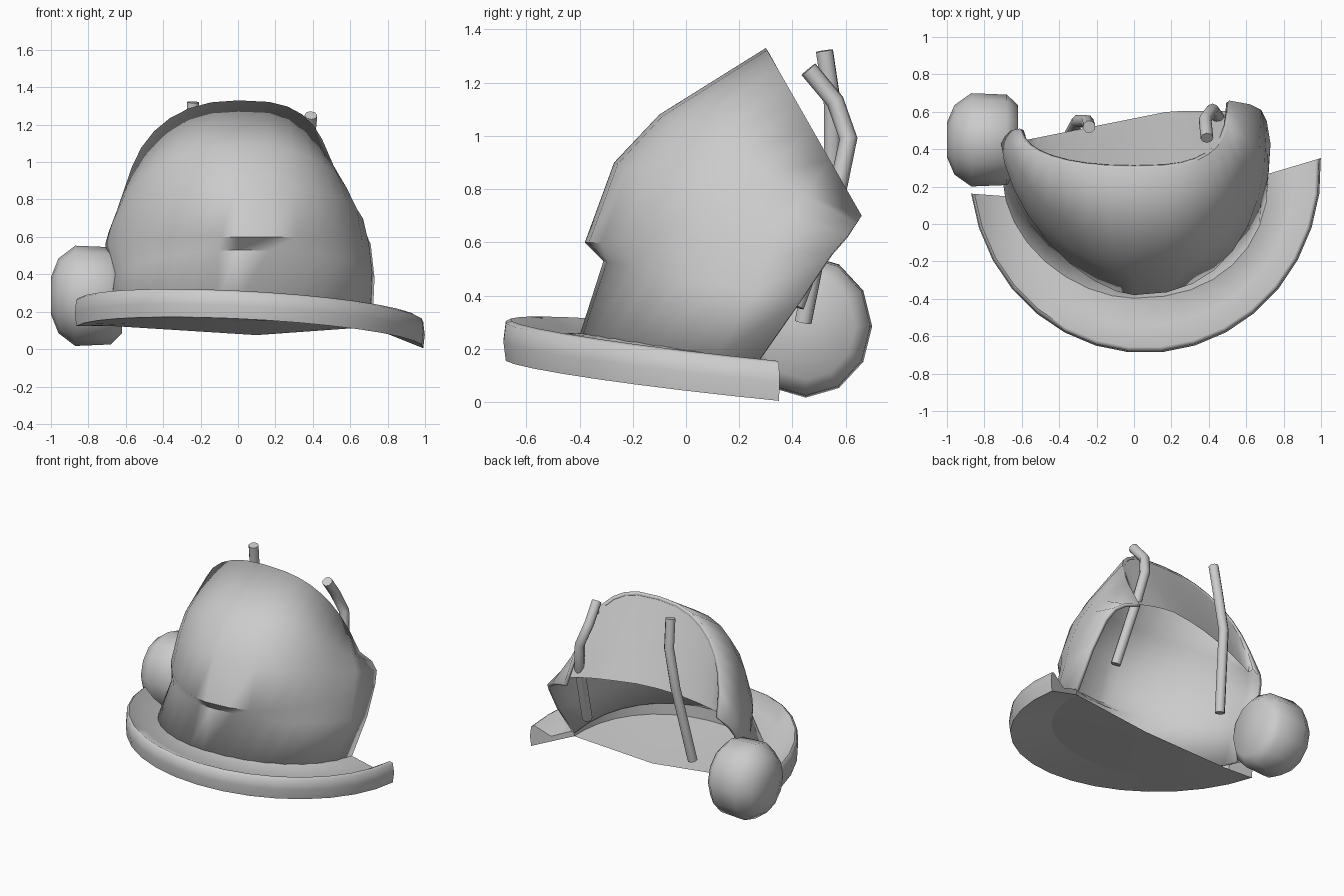
import bpy, bmesh, math
from math import sin, cos, radians
from mathutils import Vector

old = bpy.data.objects.get("Cube")
if old:
    bpy.data.objects.remove(old, do_unlink=True)

grey = bpy.data.materials.new("plain_grey")
grey.use_nodes = True
tone = (0.6, 0.6, 0.6, 1)
grey.diffuse_color = tone
grey.node_tree.nodes["Principled BSDF"].inputs["Base Color"].default_value = tone


def finish(obj, angle=45):
    obj.data.materials.append(grey)
    bpy.ops.object.select_all(action='DESELECT')
    obj.select_set(True)
    bpy.context.view_layer.objects.active = obj
    bpy.ops.object.shade_smooth_by_angle(angle=radians(angle))


def loft(name, rows, closed_rows=False, close_loop=False, caps=False):
    """Bridge equal-length rows of points into a surface."""
    bm = bmesh.new()
    grid = [[bm.verts.new(p) for p in row] for row in rows]
    n = len(rows[0])
    pairs = list(zip(grid, grid[1:]))
    if closed_rows:
        pairs.append((grid[-1], grid[0]))
    for a, b in pairs:
        for i in range(n if close_loop else n - 1):
            j = (i + 1) % n
            bm.faces.new((a[i], a[j], b[j], b[i]))
    if caps and close_loop:
        bm.faces.new(grid[0])
        bm.faces.new(grid[-1])
    elif caps:
        bm.faces.new([r[0] for r in grid])
        bm.faces.new([r[-1] for r in grid])
    if caps:
        bmesh.ops.recalc_face_normals(bm, faces=bm.faces)
    else:
        bmesh.ops.remove_doubles(bm, verts=bm.verts, dist=0.0005)
    mesh = bpy.data.meshes.new(name)
    bm.to_mesh(mesh)
    bm.free()
    obj = bpy.data.objects.new(name, mesh)
    bpy.context.collection.objects.link(obj)
    return obj


def arc_point(t, front_y, front_z, end_z, right, left):
    """Point on a U-shaped arc; each side has its width, exponent and end depth."""
    width, e, end_y = left if t > 0 else right
    s = math.copysign(abs(sin(t)) ** e, t)
    c = max(cos(t), 0) ** e
    return Vector((width * s, end_y + (front_y - end_y) * c,
                   end_z + (front_z - end_z) * c))


# Crown: hood-like shell open at the back, upper part overhanging a lower band
steps = 16
turns = [radians(-90 + 180 * i / steps) for i in range(steps + 1)]
base_row = (-0.40, 0.25, 0.15, (0.70, 1.1, 0.22), (0.72, 0.9, 0.27))
crown_rows = [
    base_row,
    (-0.31, 0.53, 0.38, (0.67, 1.15, 0.36), (0.73, 0.9, 0.43)),
    (-0.38, 0.60, 0.56, (0.71, 1.25, 0.43), (0.71, 0.85, 0.55)),
    (-0.27, 0.90, 0.63, (0.69, 1.2, 0.47), (0.68, 0.85, 0.61)),
    (-0.10, 1.08, 0.67, (0.66, 1.05, 0.50), (0.62, 0.8, 0.64)),
    (0.30, 1.33, 0.70, (0.61, 0.88, 0.51), (0.51, 0.68, 0.66)),
]
crown = loft("crown", [[arc_point(t, *r) for t in turns] for r in crown_rows])
shell = crown.modifiers.new("thickness", 'SOLIDIFY')
shell.thickness = 0.025
shell.offset = -1
finish(crown, 60)

# Back panel: sheet falling backwards from the crown rim
rim = [arc_point(t, *crown_rows[-1]) for t in turns]
hem = [Vector((p.x, min(0.565 + 0.2 * p.x, 0.605), 0.8 - 0.3 * p.x * p.x)) for p in rim]
hem[0], hem[-1] = rim[0], rim[-1]
middle = [a.lerp(b, 0.5) for a, b in zip(rim, hem)]
finish(loft("back_panel", [rim, middle, hem]))

# Brim: dished band with a raised rim, sweeping round the front
brim_turns = [radians(-82 + 175 * i / 16) for i in range(17)]
brim_rows = [[] for _ in range(7)]
inner_ring = []
for t in brim_turns:
    outer = Vector((0.06 + 0.94 * sin(t), 0.3 - 0.99 * cos(t), 0))
    top = 0.31 - 0.05 * sin(t) - 0.1 * (1 - cos(t))
    inner = arc_point(max(-1.57, min(1.57, t)), *base_row)
    low = 0.12 + 0.03 * cos(t)

    def at(f, z):
        p = inner.lerp(outer, f)
        p.z = z
        return p
    section = [at(-0.05, inner.z + 0.01), at(0.5, top - 0.06), at(0.9, top),
               at(0.97, top - 0.01), at(1, top - 0.08), at(0.97, top - 0.15),
               at(-0.05, low)]
    inner_ring.append(section[-1])
    for row, p in zip(brim_rows, section):
        row.append(p)
finish(loft("brim", brim_rows, closed_rows=True, caps=True), 60)

# Floor: thin base inside the crown, ending level with the brim ends
center = Vector((0.1, 0.24, 0.075))
finish(loft("floor", [inner_ring, [center] * len(inner_ring)]))

# Side knob: domed drum on the right
knob_profile = [(-0.62, 0.2), (-0.68, 0.26), (-0.87, 0.268), (-0.96, 0.2), (-1.0, 0.1)]
knob_rows = []
for x, r in knob_profile:
    knob_rows.append([(x, 0.45 + 0.93 * r * cos(a), 0.285 + r * sin(a))
                      for a in (math.tau * i / 12 for i in range(12))])
finish(loft("side_knob", knob_rows, close_loop=True, caps=True), 55)


# Cords: two bent tubes hanging inside the open back
def cord(name, points):
    curve = bpy.data.curves.new(name, 'CURVE')
    curve.dimensions = '3D'
    curve.bevel_depth = 0.034
    curve.bevel_resolution = 2
    curve.use_fill_caps = True
    spline = curve.splines.new('POLY')
    spline.points.add(len(points) - 1)
    for p, co in zip(spline.points, points):
        p.co = (*co, 1)
    tube = bpy.data.objects.new(name, curve)
    bpy.context.collection.objects.link(tube)
    bpy.ops.object.select_all(action='DESELECT')
    tube.select_set(True)
    bpy.context.view_layer.objects.active = tube
    bpy.ops.object.convert(target='MESH')
    finish(bpy.context.view_layer.objects.active, 60)


cord("right_cord", [(-0.24, 0.52, 1.32), (-0.25, 0.55, 1.12), (-0.3, 0.55, 0.85),
                    (-0.36, 0.44, 0.3)])
cord("left_cord", [(0.39, 0.46, 1.25), (0.38, 0.56, 1.13), (0.42, 0.61, 0.99),
                   (0.45, 0.57, 0.8), (0.5, 0.41, 0.36)])
